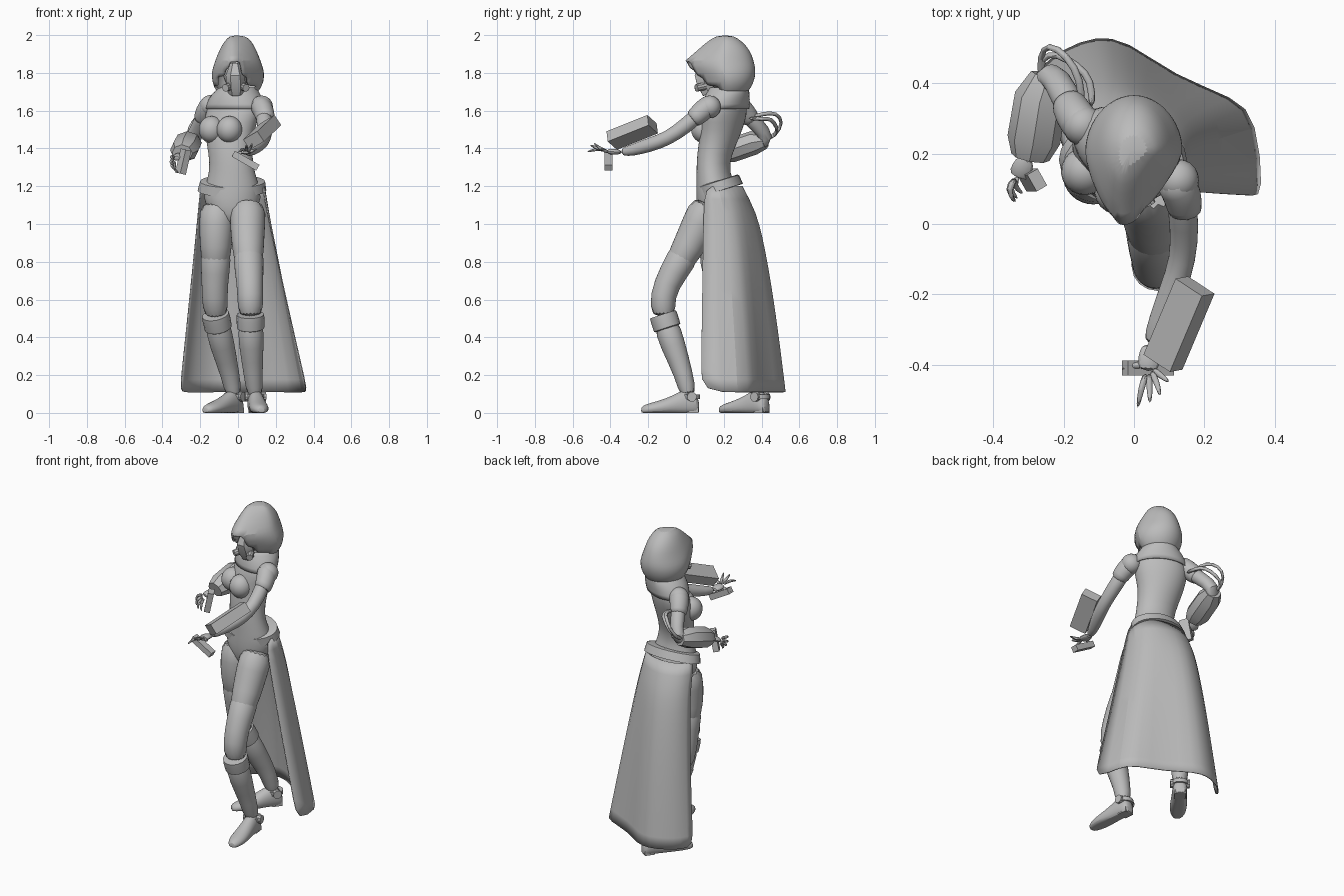
import bpy, bmesh, math
from mathutils import Vector, Matrix

if "Cube" in bpy.data.objects:
    bpy.data.objects.remove(bpy.data.objects["Cube"])

grey = bpy.data.materials.new("plain_grey")
grey.use_nodes = True
grey.diffuse_color = (0.5, 0.5, 0.5, 1)
grey.node_tree.nodes["Principled BSDF"].inputs["Base Color"].default_value = (0.5, 0.5, 0.5, 1)
made = []


def finish(name, bm, subsurf=0, thick=0):
    bmesh.ops.recalc_face_normals(bm, faces=bm.faces)
    mesh = bpy.data.meshes.new(name)
    bm.to_mesh(mesh)
    bm.free()
    mesh.materials.append(grey)
    obj = bpy.data.objects.new(name, mesh)
    bpy.context.collection.objects.link(obj)
    if subsurf:
        obj.modifiers.new("round", "SUBSURF").levels = subsurf
        obj.modifiers["round"].render_levels = subsurf
    if thick:
        mod = obj.modifiers.new("thickness", "SOLIDIFY")
        mod.thickness = thick
    made.append(obj)
    return obj


def skin(bm, rows, closed=True, cap=True):
    """Bridge rows of points into a sheet or a tube."""
    vs = [[bm.verts.new(p) for p in row] for row in rows]
    n = len(rows[0])
    for a, b in zip(vs, vs[1:]):
        for i in range(n if closed else n - 1):
            j = (i + 1) % n
            bm.faces.new((a[i], a[j], b[j], b[i]))
    if cap:
        bm.faces.new(vs[0])
        bm.faces.new(vs[-1])


def oval(c, u, v, n):
    return [Vector(c) + u * math.cos(k * math.tau / n) + v * math.sin(k * math.tau / n) for k in range(n)]


def body(name, rings, n=18, cap=True, thick=0):
    """Stack of level ovals: x, y, z, half width, half depth, turn in degrees."""
    bm = bmesh.new()
    rows = []
    for x, y, z, rx, ry, turn in rings:
        m = Matrix.Rotation(math.radians(turn), 3, "Z")
        rows.append(oval((x, y, z), m @ Vector((rx, 0, 0)), m @ Vector((0, ry, 0)), n))
    skin(bm, rows, cap=cap)
    return finish(name, bm, 1, thick)


def limb(name, pts, n=12, flat=1.0, subsurf=1):
    """Tube along points x, y, z, radius."""
    ps = [Vector(p[:3]) for p in pts]
    span = (ps[-1] - ps[0]).normalized()
    ref = Vector((0, 1, 0)) if abs(span.z) > 0.7 else Vector((0, 0, 1))
    rows = []
    for i, p in enumerate(ps):
        d = (ps[min(i + 1, len(ps) - 1)] - ps[max(i - 1, 0)]).normalized()
        u = d.cross(ref).normalized()
        rows.append(oval(p, u * pts[i][3], u.cross(d) * pts[i][3] * flat, n))
    bm = bmesh.new()
    skin(bm, rows)
    return finish(name, bm, subsurf)


def ball(name, c, r, scale=(1, 1, 1), turn=0):
    bm = bmesh.new()
    m = Matrix.Translation(c) @ Matrix.Rotation(math.radians(turn), 4, "Z") @ Matrix.Diagonal((*scale, 1))
    bmesh.ops.create_uvsphere(bm, u_segments=20, v_segments=12, radius=r, matrix=m)
    return finish(name, bm)


def box(name, c, size, axis, roll=0):
    """Box whose long x side follows an axis."""
    bm = bmesh.new()
    m = Vector(axis).to_track_quat("X", "Z").to_matrix().to_4x4() @ Matrix.Rotation(math.radians(roll), 4, "X")
    bmesh.ops.create_cube(bm, size=1, matrix=Matrix.Translation(c) @ m @ Matrix.Diagonal((*size, 1)))
    return finish(name, bm)


# Torso, leaning back and turned at the shoulders
body("torso", [(-.03, .14, .99, .04, .05, 0), (-.03, .15, 1.05, .12, .09, 0), (-.03, .17, 1.14, .165, .12, -5),
               (-.03, .15, 1.23, .135, .095, -8), (-.035, .14, 1.32, .115, .085, -12),
               (-.045, .165, 1.42, .125, .1, -18), (-.045, .19, 1.5, .14, .105, -25),
               (-.03, .205, 1.58, .16, .105, -30), (-.02, .215, 1.64, .15, .09, -30),
               (-.01, .22, 1.68, .08, .07, -30), (0, .21, 1.73, .047, .05, 0), (0, .2, 1.8, .045, .05, 0)])
ball("right_bust", (-.14, .15, 1.5), .068, (1, 1, 1.05), -30)
ball("left_bust", (-.045, .095, 1.5), .068, (1, 1, 1.05), -30)

# Cowl around the neck
body("cowl", [(-.02, .21, 1.61, .165, .115, -28), (-.015, .215, 1.66, .155, .12, -25), (-.005, .225, 1.71, .115, .115, -15),
              (0, .225, 1.73, .095, .1, 0), (0, .22, 1.70, .08, .08, 0)], cap=False, thick=.008)

# Hood: pointed front, open below the tip
bm = bmesh.new()
rows = []
for z, front, back, hw in [(1.69, .11, .32, .1), (1.73, .07, .352, .132), (1.78, .04, .368, .143), (1.82, .015, .37, .138),
                           (1.865, -.005, .36, .122), (1.92, .06, .34, .1), (1.965, .11, .3, .075), (2.0, .165, .25, .04)]:
    row = []
    for k in range(24):
        a = k * math.tau / 24
        f = max(0, math.cos(a))
        y = (front + back) / 2 - (back - front) / 2 * math.cos(a)
        row.append((hw * math.sin(a) * (1 - .35 * f) - .03 * f, y, z))
    rows.append(row)
skin(bm, rows)
gap = []
for f in bm.faces:
    c = f.calc_center_median()
    if len(f.verts) > 4 and c.z < 1.8 or c.y < .2 and abs(c.x + .02) < (1.885 - c.z) * .65 and c.z < 1.87:
        gap.append(f)
bmesh.ops.delete(bm, geom=gap, context="FACES")
finish("hood", bm, 1, .012)

# Masked face with a central ridge
ball("head", (0, .2, 1.81), .095, (.85, 1, 1.1))
limb("mask", [(-.01, .12, 1.69, .04), (-.012, .1, 1.74, .052), (-.015, .085, 1.79, .05), (-.015, .09, 1.85, .025)], 6, .9, 0)
for s in (-1, 1):
    limb("mask_filter", [(s * .03 - .01, .1, 1.73, .022), (s * .055 - .012, .055, 1.72, .02)], 10, 1, 0)

# Belt, higher at the back
bm = bmesh.new()
tilt = Matrix.Translation((-.03, .175, 1.205)) @ Matrix.Rotation(.3, 4, "X") @ Matrix.Rotation(.06, 4, "Y")
skin(bm, [oval(tilt @ Vector((0, 0, h)), Vector((r, 0, 0)), tilt.to_3x3() @ Vector((0, r * .68, 0)), 24)
          for h, r in [(-.03, .165), (-.028, .182), (.022, .172), (.026, .155)]])
finish("belt", bm)

# Long open-fronted skirt sweeping back
top = [(.13, .1), (.15, .17), (.12, .24), (.06, .285), (-.02, .3), (-.08, .3), (-.15, .28), (-.19, .24), (-.2, .2)]
hem = [(.37, .08), (.35, .3), (.29, .36), (.115, .42), (-.02, .525), (-.11, .535), (-.2, .5), (-.28, .44), (-.31, .37)]
rows = []
for k in range(9):
    t = k / 8
    rows.append([(a[0] + (b[0] - a[0]) * t ** 1.05, a[1] + (b[1] - a[1]) * t ** .55, 1.2 - 1.09 * t)
                 for a, b in zip(top, hem)])
bm = bmesh.new()
skin(bm, rows, closed=False, cap=False)
finish("skirt", bm, 1, .006)

# Legs: thigh, stocking, tall boot with cuff, strap
legs = {
    "left": [(.055, .13, 1.12, .1), (.05, .07, 1.0, .095), (.052, .02, .89, .088), (.06, -.07, .74, .071),
             (.065, -.13, .62, .064), (.066, -.115, .5, .066), (.07, -.07, .36, .062), (.08, -.01, .2, .043), (.092, .015, .08, .04)],
    "right": [(-.105, .16, 1.12, .098), (-.115, .145, 1.0, .094), (-.117, .14, .89, .087), (-.12, .165, .74, .071),
              (-.125, .18, .62, .064), (-.115, .22, .5, .066), (-.085, .29, .36, .062), (-.04, .37, .2, .043), (-.02, .385, .08, .04)],
}
feet = {"left": ((.092, .02), (.03, -.25)), "right": ((-.02, .39), (-.14, -.19))}
for side, path in legs.items():
    fat = lambda pts, e: [(*p[:3], p[3] + e) for p in pts]
    limb(side + "_thigh", path[:4], 16)
    limb(side + "_stocking", fat(path[2:6], .004), 16)
    limb(side + "_boot", fat(path[5:], .006), 16)
    a, b = Vector(path[5][:3]), Vector(path[6][:3])
    limb(side + "_boot_cuff", [(*a.lerp(b, t), r) for t, r in [(-.15, .072), (0, .074), (.35, .073), (.38, .066)]], 16, 1, 0)
    (ax, ay), toe = feet[side]
    fwd = Vector((*toe, 0)).normalized()
    out = fwd.cross(Vector((0, 0, 1)))
    rows = []
    for d, w, h in [(-.05, .026, .06), (-.035, .04, .1), (.01, .045, .135), (.06, .045, .11), (.12, .05, .08),
                    (.19, .052, .058), (.24, .036, .045), (.26, .018, .03)]:
        rows.append([(p.x, p.y, max(p.z, 0)) for p in
                     oval(Vector((ax, ay, h * .4)) + fwd * d, out * w, Vector((0, 0, h * .6)), 14)])
    bm = bmesh.new()
    skin(bm, rows)
    finish(side + "_foot", bm, 1)
    c = Vector((ax, ay, .085)) - fwd * .005
    box(side + "_heel", Vector((ax, ay, .014)) - fwd * .012, (.06, .065, .028), fwd)
    limb(side + "_ankle_strap", [(*(c + Vector((0, 0, h))), .05) for h in (-.012, .012)], 16, 1, 0)
    for s in (-1, 1):
        limb(side + "_buckle", [(*(c + out * s * e), .026) for e in (.03, .056)], 10, 1, 0)


def hand(side, wrist, palm, fingers):
    limb(side + "_palm", [(*wrist, .024), (*Vector(wrist).lerp(Vector(palm), .5), .033), (*palm, .033)], 10, .5)
    for mid, tip in fingers:
        w = Vector(palm).lerp(Vector(wrist), .2).lerp(Vector(mid), .3)
        limb(side + "_finger", [(*w, .011), (*mid, .01), (*tip, .005)], 8)


# Left arm reaching forward, with a forearm block
ball("left_shoulder", (.125, .125, 1.62), .06)
limb("left_sleeve", [(.1, .14, 1.64, .055), (.13, .11, 1.62, .06), (.145, .05, 1.565, .053), (.145, .03, 1.55, .048)], 14)
limb("left_arm", [(.13, .1, 1.61, .045), (.145, 0, 1.52, .043), (.14, -.1, 1.45, .038), (.11, -.19, 1.42, .04),
                  (.07, -.28, 1.39, .031), (.045, -.345, 1.38, .023)], 14)
hand("left", (.045, -.34, 1.38), (.04, -.42, 1.385),
     [((.02, -.47, 1.4), (.01, -.525, 1.38)), ((.045, -.47, 1.4), (.045, -.51, 1.42)),
      ((.065, -.45, 1.395), (.075, -.49, 1.43)), ((.075, -.43, 1.385), (.1, -.45, 1.4)),
      ((.0, -.4, 1.375), (-.035, -.415, 1.36))])
box("left_forearm_block", (.128, -.285, 1.485), (.25, .1, .065), (.095, .225, .09), -28)
box("left_palm_block", (.04, -.41, 1.335), (.15, .042, .035), (.14, 0, -.08))

# Right arm bent back at the elbow, with a faceted gauntlet
ball("right_shoulder", (-.145, .28, 1.625), .058)
limb("right_sleeve", [(-.12, .26, 1.645, .055), (-.16, .29, 1.62, .06), (-.185, .34, 1.56, .052), (-.19, .35, 1.55, .046)], 14)
limb("right_arm", [(-.15, .28, 1.62, .045), (-.2, .37, 1.53, .043), (-.235, .44, 1.455, .042), (-.26, .38, 1.42, .045),
                   (-.285, .27, 1.39, .035), (-.305, .19, 1.37, .024)], 14)
limb("right_gauntlet", [(-.245, .42, 1.44, .05), (-.265, .36, 1.43, .075), (-.285, .24, 1.39, .076), (-.295, .19, 1.375, .055)], 8, .85, 0)
hand("right", (-.305, .19, 1.37), (-.33, .13, 1.345),
     [((-.36, .1, 1.36), (-.34, .06, 1.34)), ((-.365, .1, 1.33), (-.335, .06, 1.31)),
      ((-.36, .105, 1.31), (-.33, .07, 1.285)), ((-.345, .11, 1.295), (-.315, .085, 1.27)),
      ((-.29, .14, 1.36), (-.27, .1, 1.35))])
box("right_palm_block", (-.29, .125, 1.33), (.13, .055, .035), (.03, 0, .13), 30)

# Cables looping behind the elbow
for e in (0, .03):
    limb("cable", [(-.15 + e, .33, 1.56, .012), (-.15 + e, .41, 1.585 - e, .012), (-.19 + e, .48 - e, 1.59 - e, .012),
                   (-.245 + e, .515 - e, 1.54 - e, .012), (-.27, .48, 1.47, .012), (-.26, .4, 1.44, .012)], 8)

# Smooth shading with sharp edges kept
bpy.ops.object.select_all(action="DESELECT")
for o in made:
    o.select_set(True)
bpy.context.view_layer.objects.active = made[0]
bpy.ops.object.shade_smooth_by_angle(angle=math.radians(35))
